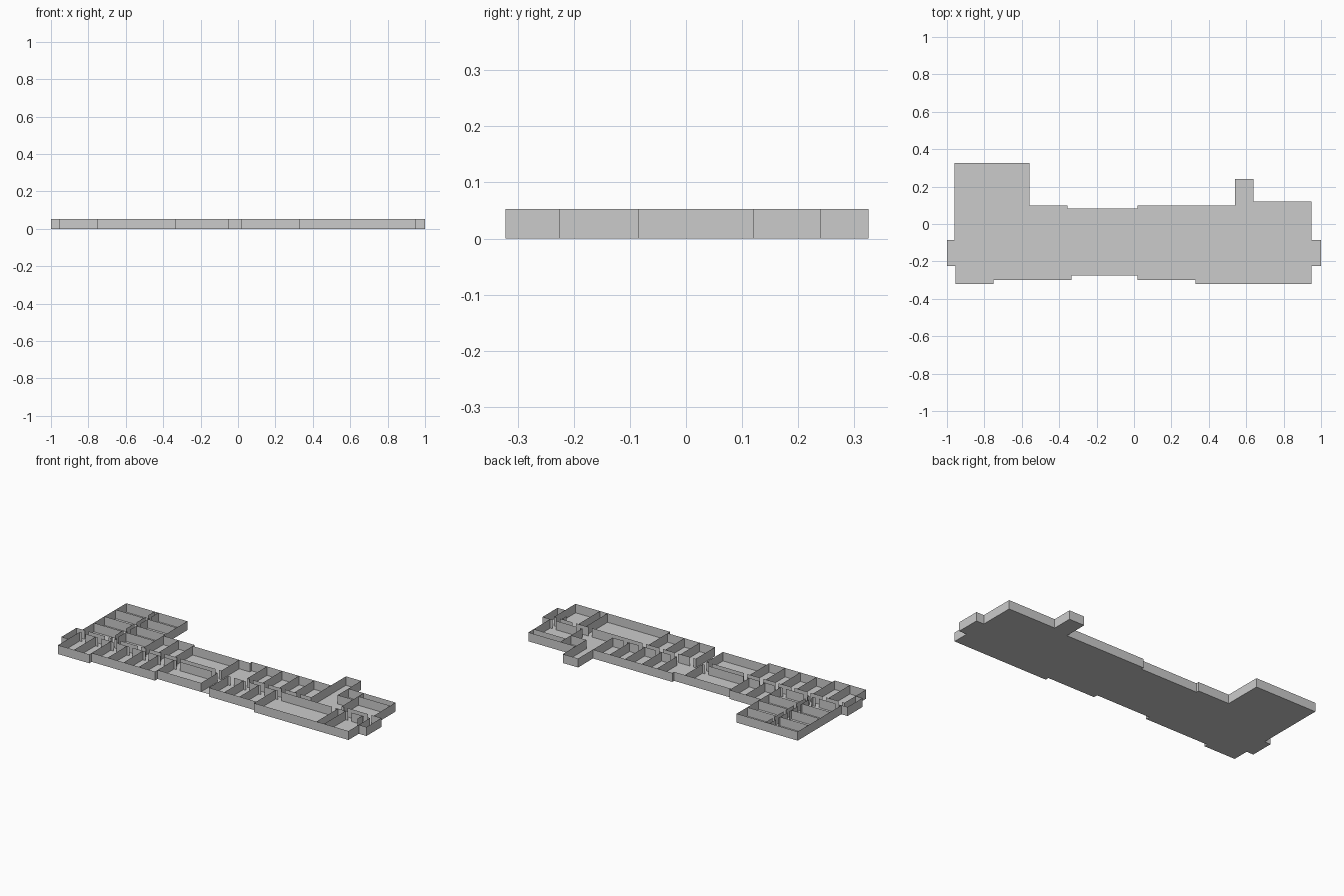
import bpy, bmesh

H = 0.053          # wall height
NORTH, SOUTH = -0.085, -0.12   # corridor sides

# Building outline, counter-clockwise from the entrance
outline = [(0.02, -0.275), (0.02, -0.30), (0.33, -0.30), (0.33, -0.322), (0.95, -0.322),
           (0.95, -0.225), (1.0, -0.225), (1.0, -0.085), (0.95, -0.085), (0.95, 0.12),
           (0.64, 0.12), (0.64, 0.24), (0.54, 0.24), (0.54, 0.10), (0.02, 0.10),
           (0.02, 0.083), (-0.355, 0.083), (-0.355, 0.10), (-0.56, 0.10), (-0.56, 0.325),
           (-0.96, 0.325), (-0.96, -0.085), (-1.0, -0.085), (-1.0, -0.225), (-0.955, -0.225),
           (-0.955, -0.322), (-0.75, -0.322), (-0.75, -0.30), (-0.335, -0.30),
           (-0.335, -0.275), (-0.05, -0.275)]


def finish(name, bm):
    mesh = bpy.data.meshes.new(name)
    bm.to_mesh(mesh)
    bm.free()
    obj = bpy.data.objects.new(name, mesh)
    bpy.context.collection.objects.link(obj)
    return obj


def walls(name, segments):
    """Thin upright sheets along plan segments (x1, y1, x2, y2)."""
    bm = bmesh.new()
    for x1, y1, x2, y2 in segments:
        bm.faces.new([bm.verts.new(p) for p in
                      ((x1, y1, 0), (x2, y2, 0), (x2, y2, H), (x1, y1, H))])
    return finish(name, bm)


def with_doors(stops, door=0.022, inset=0.016):
    """Split a run at room boundaries, leaving a doorway at the ends of each room."""
    spans = []
    for a, b in zip(stops, stops[1:]):
        if b - a < 0.08:
            spans += [(a, b)]
        elif b - a < 0.15:
            spans += [(a, a + inset), (a + inset + door, b)]
        else:
            spans += [(a, a + inset), (a + inset + door, b - inset - door), (b - inset, b)]
    return spans


# Floor
bm = bmesh.new()
bm.faces.new([bm.verts.new((x, y, 0)) for x, y in outline])
finish("floor", bm)

# Outer walls, open at the front entrance
walls("outer_walls", [(*a, *b) for a, b in zip(outline, outline[1:])])

# Back row room dividers
walls("back_room_dividers", [(x, y, x, NORTH) for x, y in (
    (-0.56, 0.10), (-0.46, 0.10), (-0.355, 0.083), (-0.05, 0.083), (0.12, 0.10),
    (0.22, 0.10), (0.33, 0.10), (0.43, 0.10), (0.54, 0.10), (0.74, 0.12))])

# Front row room dividers
walls("front_room_dividers", [(x, y, x, SOUTH) for x, y in (
    (-0.955, -0.225), (-0.85, -0.322), (-0.75, -0.30), (-0.645, -0.30), (-0.54, -0.30),
    (-0.44, -0.30), (-0.335, -0.275), (-0.05, -0.275), (0.02, -0.275), (0.12, -0.30),
    (0.22, -0.30), (0.33, -0.30), (0.74, -0.322), (0.79, -0.322), (0.95, -0.225))]
    + [(0.90, SOUTH, 0.90, -0.165)])

# Main corridor walls with doorways
back = with_doors([-0.96, -0.775]) + with_doors([-0.75, -0.56, -0.46, -0.355, -0.05]) \
    + with_doors([0.12, 0.22, 0.33, 0.43, 0.54]) + with_doors([0.74, 0.95])
front = with_doors([-0.955, -0.85, -0.75, -0.645, -0.54, -0.44, -0.335, -0.05]) \
    + with_doors([0.02, 0.12, 0.22, 0.33, 0.74, 0.79, 0.95])
walls("corridor_back_wall", [(a, NORTH, b, NORTH) for a, b in back])
walls("corridor_front_wall", [(a, SOUTH, b, SOUTH) for a, b in front])

# Wing: corridor walls and room dividers on either side
wing_y = [NORTH, 0.02, 0.12, 0.225, 0.325]
walls("wing_corridor_walls", [(x, a, x, b) for x in (-0.775, -0.75)
                              for a, b in with_doors(wing_y)])
walls("wing_room_dividers", [(a, y, b, y) for y in wing_y[1:-1]
                             for a, b in ((-0.96, -0.775), (-0.75, -0.56))])

# Right end partitions
walls("right_end_partitions", [(0.74, 0.07, 0.95, 0.07), (0.64, 0.02, 0.74, 0.02),
                               (0.64, 0.12, 0.64, 0.02)])
